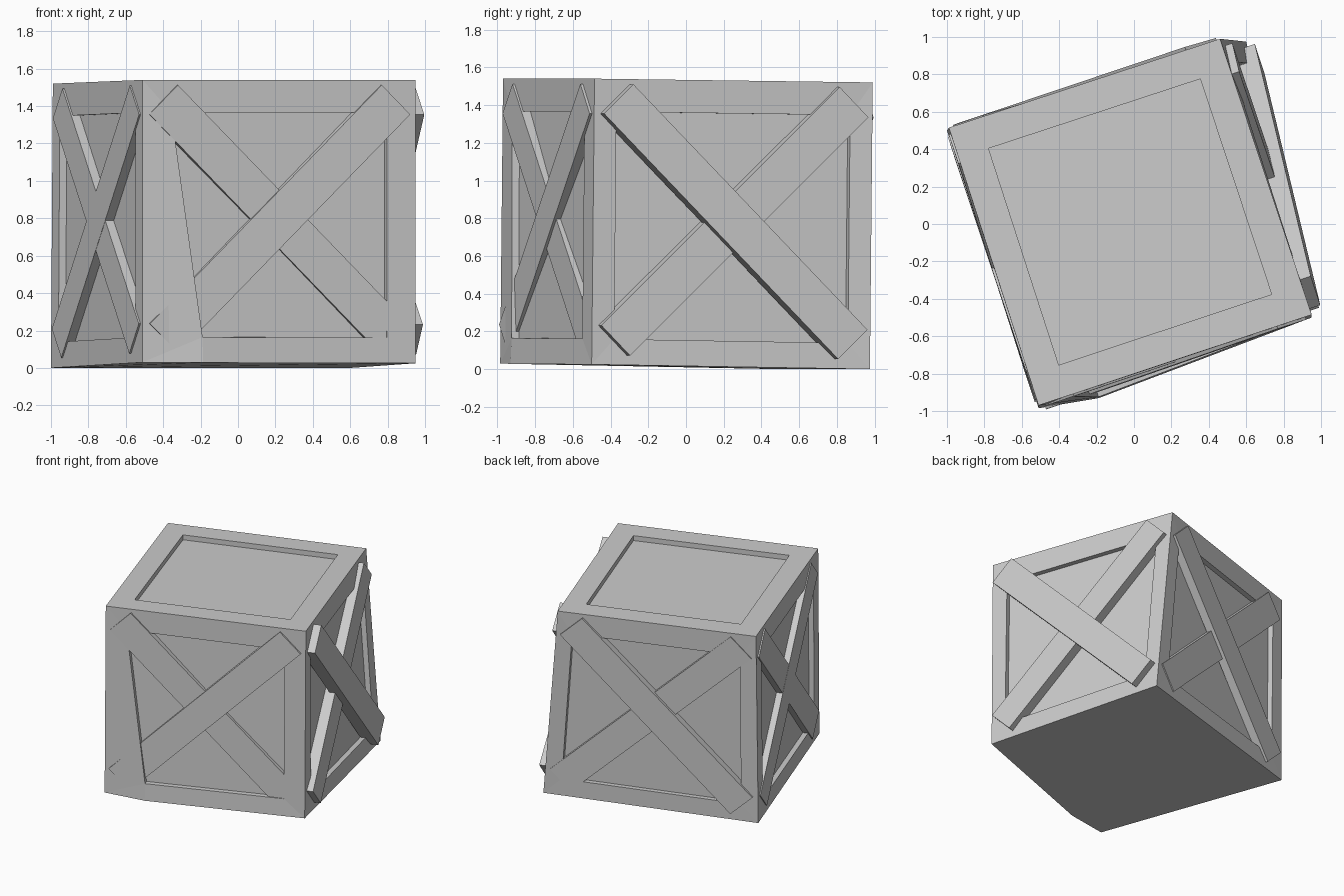
import bpy, bmesh
from mathutils import Vector as V

if "Cube" in bpy.data.objects:
    bpy.data.objects.remove(bpy.data.objects["Cube"])

# Crate corners: slightly tilted, one lower back corner knocked outward
B = [V((-0.51, -0.985, 0.03)), V((0.95, -0.5, 0.025)), V((0.6, 0.975, 0.0)), V((-1.0, 0.5, 0.0))]
T = [V((-0.51, -0.97, 1.54)), V((0.95, -0.485, 1.54)), V((0.46, 0.99, 1.52)), V((-0.99, 0.515, 1.52))]
F = V((0.318, -0.948, -0.015))
R = V((0.948, 0.318, 0.0))


def mapper(a, b, c, d, n):
    """Map (u, v, height) on a four-cornered side to 3D."""
    def p(u, v, h=0.0):
        return a.lerp(b, u).lerp(d.lerp(c, u), v) + n * h
    return p


def side(i, n):
    j = (i + 1) % 4
    return mapper(B[i], B[j], T[j], T[i], n)


sides = {"front": side(0, F), "right": side(1, R), "back": side(2, -F), "left": side(3, -R)}
top = mapper(T[0], T[1], T[2], T[3], V((0, 0, 1)))


def add_object(name, faces):
    bm = bmesh.new()
    for f in faces:
        bm.faces.new([bm.verts.new(p) for p in f])
    bmesh.ops.remove_doubles(bm, verts=bm.verts, dist=0.0005)
    bmesh.ops.recalc_face_normals(bm, faces=bm.faces)
    me = bpy.data.meshes.new(name)
    bm.to_mesh(me)
    bm.free()
    ob = bpy.data.objects.new(name, me)
    bpy.context.collection.objects.link(ob)


def framed(p, u, v0, v1, depth=0.04, dent=None):
    """Raised frame around a recessed panel; dent bulges the lower left."""
    outer = [p(0, 0), p(1, 0), p(1, 1), p(0, 1)]
    uv = [(u, v0), (1 - u, v0), (1 - u, v1), (u, v1)]
    inner = [p(*q) for q in uv]
    floor = [p(*q, -depth) for q in uv]
    faces = []
    if dent:
        du, dh = dent
        inner[0], floor[0] = p(du, v0, dh * 0.9), p(du, v0, dh * 0.9 - depth)
    for i in range(4):
        j = (i + 1) % 4
        start = outer[i]
        if dent and i == 0:
            start = p(du, 0, dh)
            faces.append([outer[0], start, inner[0]])
        faces.append([start, outer[j], inner[j], inner[i]])
        faces.append([inner[i], inner[j], floor[j], floor[i]])
    faces.append(floor)
    return faces


# Body: four framed sides, framed lid, plain bottom
dent = (0.21, 0.05)
body = framed(top, 0.11, 0.11, 0.89)
for name, p in sides.items():
    body += framed(p, 0.105 if name == "front" else 0.08, 0.09, 0.885,
                   dent=dent if name == "front" else None)
body.append([B[0], sides["front"](dent[0], 0, dent[1]), B[1], B[2], B[3]])
add_object("crate_body", body)


def brace(name, p, down, h0, h1, base=-0.045):
    """Diagonal plank from the left end to the right end of a side."""
    w = 0.052
    s = -1 if down else 1
    v0, v1 = (0.93, 0.085) if down else (0.085, 0.93)
    ring = [(0.075, v0, h0, 1), (0.075, v0, h0, -1), (0.925, v1, h1, -1), (0.925, v1, h1, 1)]
    hi = [p(u - s * w * k, v + w * k, h) for u, v, h, k in ring]
    lo = [p(u - s * w * k, v + w * k, base) for u, v, h, k in ring]
    faces = [hi, lo]
    for i in range(4):
        j = (i + 1) % 4
        faces.append([hi[i], hi[j], lo[j], lo[i]])
    add_object(name, faces)


# Crossed braces: side, runs downward, height at left end, height at right end
for name, down, h0, h1 in [
        ("front", False, 0.02, 0.014), ("front", True, 0.012, -0.005),
        ("right", True, 0.06, 0.06), ("right", False, 0.05, 0.04),
        ("back", True, 0.018, 0.018), ("back", False, 0.008, 0.008),
        ("left", True, 0.01, 0.01), ("left", False, 0.008, 0.008)]:
    brace(f"{name}_brace_{'down' if down else 'up'}", sides[name], down, h0, h1)
